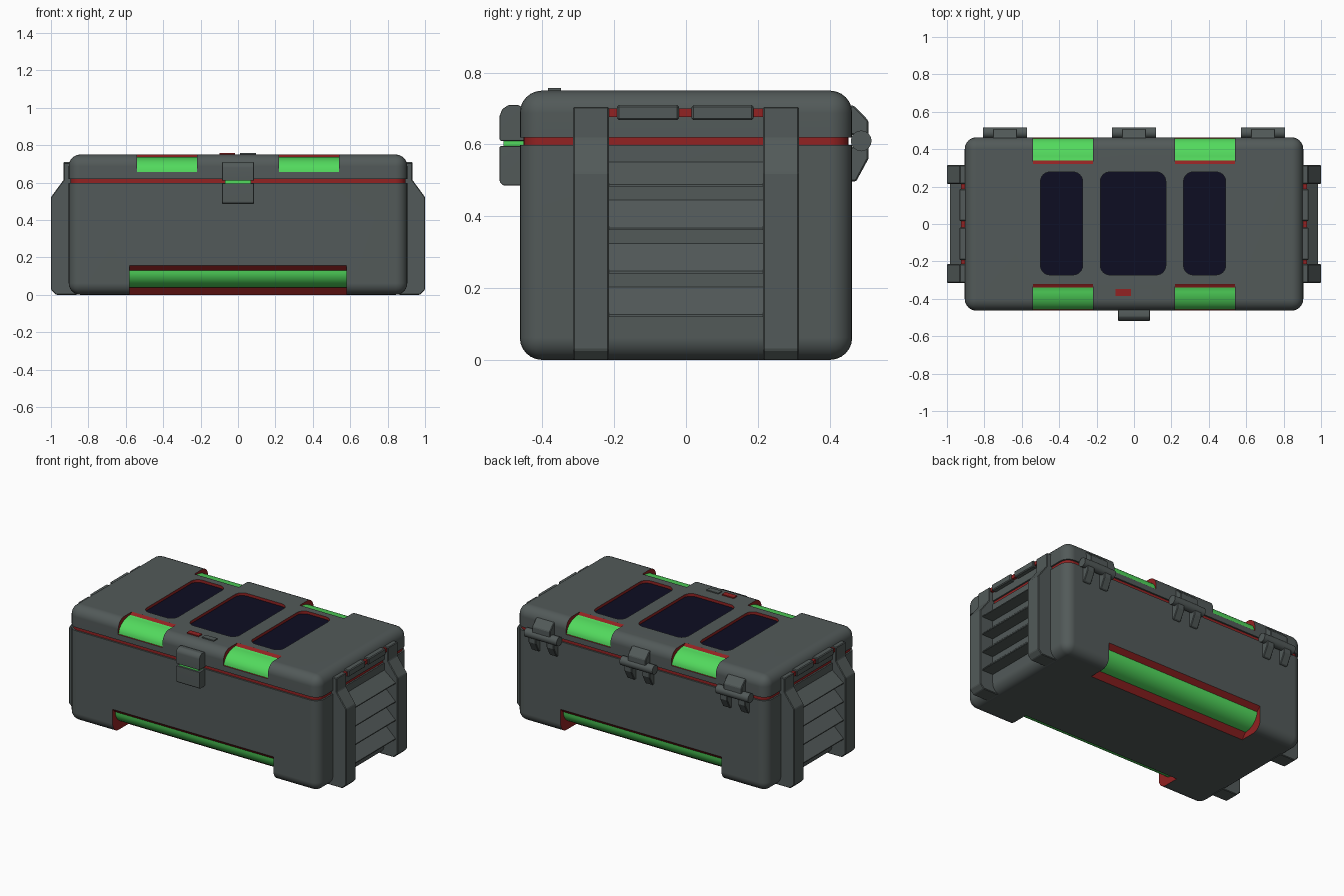
import bpy, bmesh, math
from mathutils import Vector

if "Cube" in bpy.data.objects:
    bpy.data.objects.remove(bpy.data.objects["Cube"])

GREY, RED, GREEN, NAVY = range(4)
MATS = []
for mname, col in (("dark grey shell", (0.085, 0.102, 0.100)), ("red trim", (0.29, 0.016, 0.016)),
                   ("bright green", (0.085, 0.70, 0.11)), ("navy panel", (0.004, 0.004, 0.016))):
    m = bpy.data.materials.new(mname)
    m.diffuse_color = (*col, 1)
    m.use_nodes = True
    m.node_tree.nodes["Principled BSDF"].inputs["Base Color"].default_value = m.diffuse_color
    MATS.append(m)


def finish(name, bm, mat=GREY, rule=None):
    """Turn a bmesh into an object; rule(face) may pick a colour per face."""
    bmesh.ops.recalc_face_normals(bm, faces=bm.faces)
    for f in bm.faces:
        f.material_index = rule(f) if rule else mat
    me = bpy.data.meshes.new(name)
    bm.to_mesh(me)
    bm.free()
    for m in MATS:
        me.materials.append(m)
    ob = bpy.data.objects.new(name, me)
    bpy.context.collection.objects.link(ob)
    return ob


def activate(ob):
    bpy.ops.object.select_all(action='DESELECT')
    ob.select_set(True)
    bpy.context.view_layer.objects.active = ob


def smooth(ob):
    activate(ob)
    bpy.ops.object.shade_smooth_by_angle(angle=math.radians(32))
    w = ob.modifiers.new("weighted", 'WEIGHTED_NORMAL')
    w.keep_sharp = True
    return ob


def prism(name, pts, axis, a, b, mat=GREY, bevel=0.0, seg=2, rule=None):
    """Extrude a 2D profile along an axis from a to b."""
    place = {'x': lambda p, t: (t, p[0], p[1]), 'y': lambda p, t: (p[0], t, p[1]),
             'z': lambda p, t: (p[0], p[1], t)}[axis]
    bm = bmesh.new()
    lo = [bm.verts.new(place(p, a)) for p in pts]
    hi = [bm.verts.new(place(p, b)) for p in pts]
    bm.faces.new(lo)
    bm.faces.new(hi)
    for i in range(len(pts)):
        j = (i + 1) % len(pts)
        bm.faces.new((lo[i], lo[j], hi[j], hi[i]))
    if bevel:
        bmesh.ops.recalc_face_normals(bm, faces=bm.faces)
        es = [e for e in bm.edges if e.calc_face_angle(0) > 0.6]
        bmesh.ops.bevel(bm, geom=es, offset=bevel, segments=seg, profile=0.5, affect='EDGES')
    return finish(name, bm, mat, rule)


def rect(x0, x1, y0, y1, r=0.0, n=6):
    if not r:
        return [(x0, y0), (x1, y0), (x1, y1), (x0, y1)]
    out = []
    for cx, cy, a0 in ((x1 - r, y0 + r, -90), (x1 - r, y1 - r, 0), (x0 + r, y1 - r, 90), (x0 + r, y0 + r, 180)):
        for k in range(n + 1):
            t = math.radians(a0 + 90 * k / n)
            out.append((cx + r * math.cos(t), cy + r * math.sin(t)))
    return out


def shell(name, z0, z1, open_z, r=0.062):
    """Box rounded on every edge except those around the open_z level."""
    bm = bmesh.new()
    bmesh.ops.create_cube(bm, size=1)
    for v in bm.verts:
        v.co = Vector((v.co.x * 1.81, v.co.y * 0.926, z1 if v.co.z > 0 else z0))
    es = [e for e in bm.edges if any(abs(v.co.z - open_z) > 1e-4 for v in e.verts)]
    bmesh.ops.bevel(bm, geom=es, offset=r, segments=6, profile=0.5, affect='EDGES')
    return finish(name, bm)


def cut(ob, cutters):
    for c in cutters:
        c.hide_render = True
        m = ob.modifiers.new("cut", 'BOOLEAN')
        m.operation, m.solver, m.object = 'DIFFERENCE', 'EXACT', c
        activate(ob)
        bpy.ops.object.modifier_apply(modifier=m.name)
        bpy.data.objects.remove(c)


def notch(name, s, x0, x1, rim_in, arc_c, radii, rim_out, out_z):
    """Edge notch cutter: red rims and ends, green rounded strip. s is the y side."""
    cy, cz = arc_c
    ry, rz = radii
    arc = [(s * (cy + ry * math.sin(t)), cz + rz * math.cos(t))
           for t in (math.pi / 2 * k / 8 for k in range(9))]
    pts = [(s * rim_in[0], out_z), (s * rim_in[0], rim_in[1])] + arc
    pts += [(s * rim_out[0], rim_out[1]), (s * 0.6, rim_out[1]), (s * 0.6, out_z)]
    ya, yb = sorted((arc[0][0], arc[-1][0]))
    za, zb = sorted((arc[0][1], arc[-1][1]))

    def rule(f):
        inside = all(ya - 1e-4 < v.co.y < yb + 1e-4 and za - 1e-4 < v.co.z < zb + 1e-4 for v in f.verts)
        return GREEN if inside and abs(f.normal.x) < 0.5 else RED
    return prism(name, pts, 'x', x0, x1, rule=rule)


# main shells with notched edges and recessed top panels
body = shell("case_body", 0.0, 0.598, 0.598)
lid = shell("case_lid", 0.62, 0.75, 0.62)
cut(body, [notch("bottom_notch", s, -0.58, 0.58, (0.30, 0.0), (0.33, 0.13), (0.105, -0.092),
                 (0.466, 0.16), -0.1) for s in (-1, 1)])
for s in (-1, 1):
    cut(lid, [notch("top_notch", s, x, x + 0.32, (0.32, 0.751), (0.34, 0.657), (0.118, 0.08),
                    (0.465, 0.655), 0.85) for x in (-0.54, 0.22)])
cut(lid, [prism("panel_recess", rect(x0, x1, -0.272, 0.278, 0.05), 'z', 0.732, 0.8,
                rule=lambda f: NAVY if f.normal.z < -0.5 else RED)
          for x0, x1 in ((-0.5, -0.275), (-0.18, 0.17), (0.265, 0.49))])
smooth(body)
smooth(lid)

# red seal between body and lid
smooth(prism("gasket", rect(-0.895, 0.895, -0.453, 0.453, 0.055), 'z', 0.58, 0.64, RED))

# two top buttons
prism("red_button", rect(-0.10, -0.015, -0.385, -0.348), 'z', 0.74, 0.757, RED)
prism("grey_button", rect(0.01, 0.095, -0.385, -0.348), 'z', 0.74, 0.757)

# front latch
smooth(prism("latch_upper", [(-0.45, 0.61), (-0.519, 0.61), (-0.519, 0.68), (-0.512, 0.698), (-0.495, 0.71),
                             (-0.468, 0.71), (-0.45, 0.70)], 'x', -0.085, 0.085, bevel=0.004))
smooth(prism("latch_lower", [(-0.45, 0.596), (-0.519, 0.596), (-0.519, 0.495), (-0.51, 0.486), (-0.45, 0.486)],
             'x', -0.085, 0.085, bevel=0.004))
prism("latch_light", rect(-0.508, -0.45, 0.59, 0.615), 'x', -0.07, 0.07, GREEN)

# back hinges: pin, upper leaf, two lower prongs
for cx in (-0.69, 0.0, 0.69):
    pin = [(0.488 + 0.029 * math.cos(k * math.pi / 8), 0.61 + 0.029 * math.sin(k * math.pi / 8)) for k in range(16)]
    smooth(prism("hinge_pin", pin, 'x', cx - 0.118, cx + 0.118))
    prism("hinge_leaf", [(0.45, 0.71), (0.468, 0.708), (0.508, 0.667), (0.508, 0.615), (0.45, 0.63)],
          'x', cx - 0.065, cx + 0.065, bevel=0.004, seg=1)
    for px in (-0.065, 0.065):
        prism("hinge_prong", [(0.45, 0.59), (0.508, 0.605), (0.508, 0.56), (0.474, 0.497), (0.45, 0.497)],
              'x', cx + px - 0.027, cx + px + 0.027, bevel=0.004, seg=1)

# both ends: pillars, louvres, carrying rod with sleeves
for s in (-1, 1):
    pillar = [(0.86, 0.0), (0.972, 0.0), (1.0, 0.028), (1.0, 0.522), (0.932, 0.615), (0.932, 0.705), (0.86, 0.705)]
    for y0 in (-0.315, 0.215):
        prism("side_pillar", [(s * x, z) for x, z in pillar], 'y', y0, y0 + 0.10, bevel=0.004, seg=1)
    for k in range(4):
        z = 0.12 + 0.121 * k
        louvre = [(0.88, z), (0.985, z), (0.985, z + 0.006), (0.905, z + 0.083 - (0.015 if k == 3 else 0)),
                  (0.88, z + 0.066)]
        prism("side_louvre", [(s * x, zz) for x, zz in louvre], 'y', -0.22, 0.22)
    prism("carry_rod", [(s * x, z) for x, z in rect(0.89, 0.924, 0.676, 0.70)], 'y', -0.22, 0.22, RED)
    for y0 in (-0.192, 0.016):
        prism("rod_sleeve", [(s * x, z) for x, z in rect(0.88, 0.934, 0.668, 0.71)], 'y', y0, y0 + 0.172,
              bevel=0.005, seg=1)
